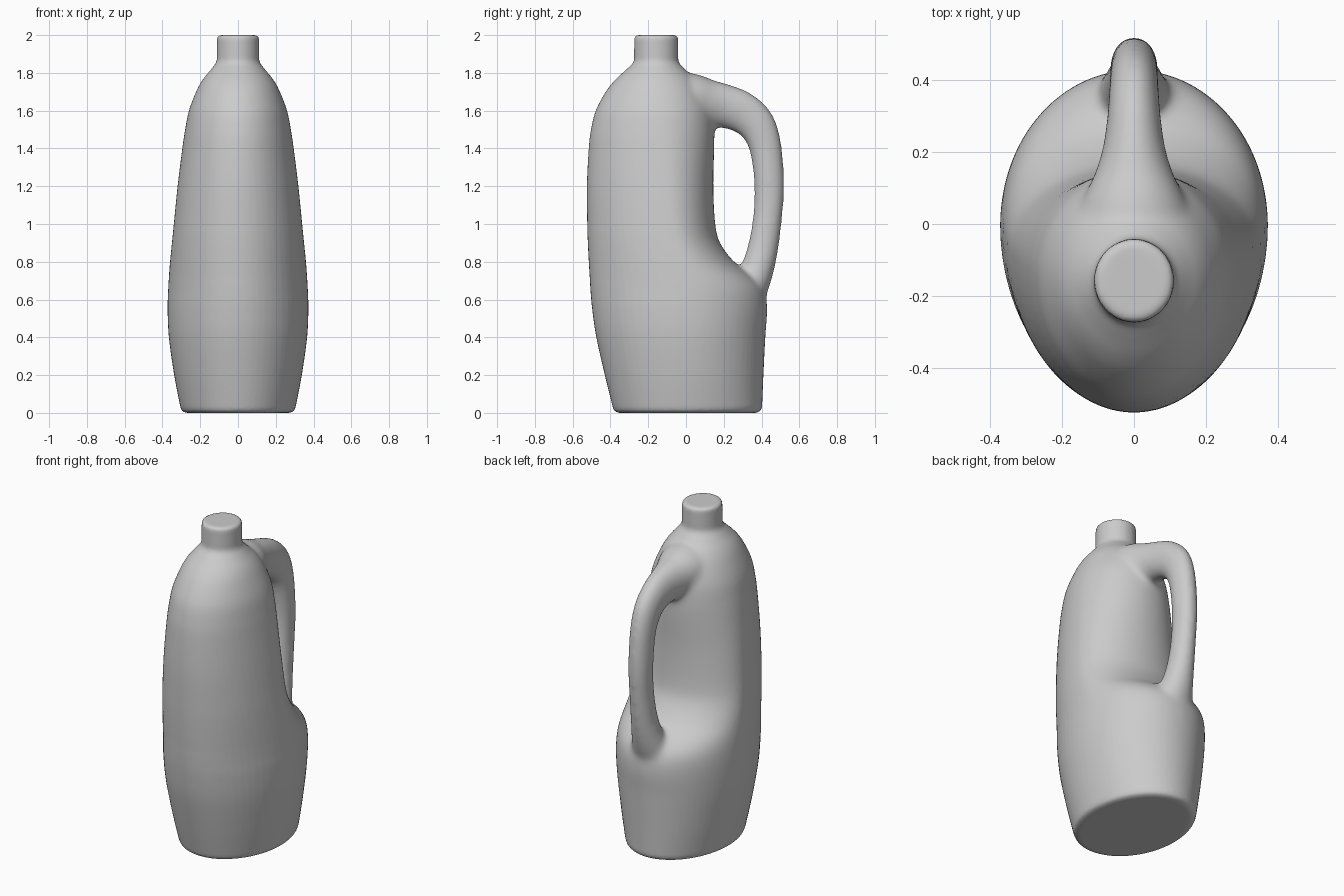
import bpy, bmesh, math
from mathutils import Vector

if "Cube" in bpy.data.objects:
    bpy.data.objects.remove(bpy.data.objects["Cube"])


def spline(rows, steps):
    """Catmull-Rom interpolation through rows of numbers."""
    out = []
    for i in range(len(rows) - 1):
        p0, p1, p2 = rows[max(i - 1, 0)], rows[i], rows[i + 1]
        p3 = rows[min(i + 2, len(rows) - 1)]
        for s in range(steps):
            t = s / steps
            out.append([b + 0.5 * t * (c - a + t * (2*a - 5*b + 4*c - d + t * (3*(b - c) + d - a)))
                        for a, b, c, d in zip(p0, p1, p2, p3)])
    return out + [list(rows[-1])]


def loft(name, rings):
    """Closed skin through rings of points."""
    bm = bmesh.new()
    vs = [[bm.verts.new(p) for p in r] for r in rings]
    n = len(vs[0])
    for a, b in zip(vs, vs[1:]):
        for i in range(n):
            bm.faces.new((a[i], a[(i + 1) % n], b[(i + 1) % n], b[i]))
    bm.faces.new(vs[0])
    bm.faces.new(vs[-1])
    bmesh.ops.recalc_face_normals(bm, faces=bm.faces)
    me = bpy.data.meshes.new(name)
    bm.to_mesh(me)
    bm.free()
    ob = bpy.data.objects.new(name, me)
    bpy.context.collection.objects.link(ob)
    return ob


N = 64
ANG = [2 * math.pi * i / N for i in range(N)]

# Body: z, half width, front y, back y, y of widest point
body_rows = [
    (0.03, .305, -.388, .403, 0), (0.2, .338, -.43, .41, 0), (0.4, .366, -.475, .42, 0),
    (0.55, .373, -.497, .43, 0), (0.65, .370, -.506, .415, 0), (0.72, .366, -.51, .36, -.01),
    (0.8, .360, -.515, .255, -.03), (0.9, .35, -.52, .18, -.06), (1.0, .34, -.523, .155, -.08),
    (1.2, .32, -.525, .145, -.1), (1.4, .295, -.515, .15, -.12), (1.5, .28, -.503, .15, -.13),
    (1.6, .26, -.478, .14, -.14), (1.7, .222, -.425, .10, -.15), (1.76, .19, -.378, .06, -.158),
    (1.81, .15, -.325, .005, -.158), (1.85, .117, -.28, -.036, -.158)]
base = [(0, .27, -.352, .368, 0), (0.004, .288, -.371, .386, 0), (0.013, .299, -.382, .397, 0)]
neck = [(1.87, .112, -.275, -.041, -.158), (1.985, .111, -.274, -.042, -.158),
        (1.996, .107, -.27, -.046, -.158), (2.0, .099, -.262, -.054, -.158)]
body = loft("jug_body_core", [
    [(w * math.cos(a), c + math.sin(a) * ((b - c) if math.sin(a) > 0 else (c - f)), z) for a in ANG]
    for z, w, f, b, c in base + spline(body_rows, 5) + neck])

# Handle: y, z, thickness radius, half width along the centre line
handle_rows = spline([
    (-.06, 1.66, .14, .15), (.04, 1.655, .14, .15), (.12, 1.64, .125, .118), (.2, 1.625, .118, .09),
    (.29, 1.595, .112, .076), (.37, 1.53, .103, .07), (.42, 1.41, .088, .067),
    (.441, 1.2, .081, .066), (.43, 1.02, .079, .066), (.405, .86, .083, .075),
    (.365, .72, .09, .1), (.31, .58, .09, .14), (.27, .48, .08, .15)], 5)
rings = []
for i, (y, z, r, w) in enumerate(handle_rows):
    p, q = handle_rows[max(i - 1, 0)], handle_rows[min(i + 1, len(handle_rows) - 1)]
    t = Vector((0, q[0] - p[0], q[1] - p[1])).normalized()
    n = Vector((0, -t.z, t.y))
    rings.append([Vector((w * math.cos(a), y, z)) + n * r * math.sin(a) for a in ANG])
handle = loft("handle_core", rings)
handle.hide_render = True

# Fuse body and handle into one even skin
m = body.modifiers.new("join_handle", 'BOOLEAN')
m.operation, m.solver, m.object = 'UNION', 'EXACT', handle
m = body.modifiers.new("even_skin", 'REMESH')
m.mode, m.voxel_size = 'VOXEL', 0.011
bpy.context.view_layer.update()
mesh = bpy.data.meshes.new_from_object(body.evaluated_get(bpy.context.evaluated_depsgraph_get()))
bpy.data.objects.remove(body)
bpy.data.objects.remove(handle)
jug = bpy.data.objects.new("jug_with_handle", mesh)
bpy.context.collection.objects.link(jug)

# Soft blends where the handle meets the body
blend = jug.vertex_groups.new(name="handle_blend")


def ramp(v, lo, hi):
    return min(max((v - lo) / (hi - lo), 0), 1)


for v in mesh.vertices:
    x, y, z = v.co
    k = ramp(y, -.02, .08) * ramp(z, .4, .55)
    if k > 0:
        blend.add([v.index], k, 'REPLACE')
m = jug.modifiers.new("blend", 'SMOOTH')
m.factor, m.iterations, m.vertex_group = 0.5, 40, "handle_blend"
m = jug.modifiers.new("polish", 'SMOOTH')
m.factor, m.iterations = 0.5, 3

bpy.context.view_layer.objects.active = jug
jug.select_set(True)
bpy.ops.object.shade_smooth()
